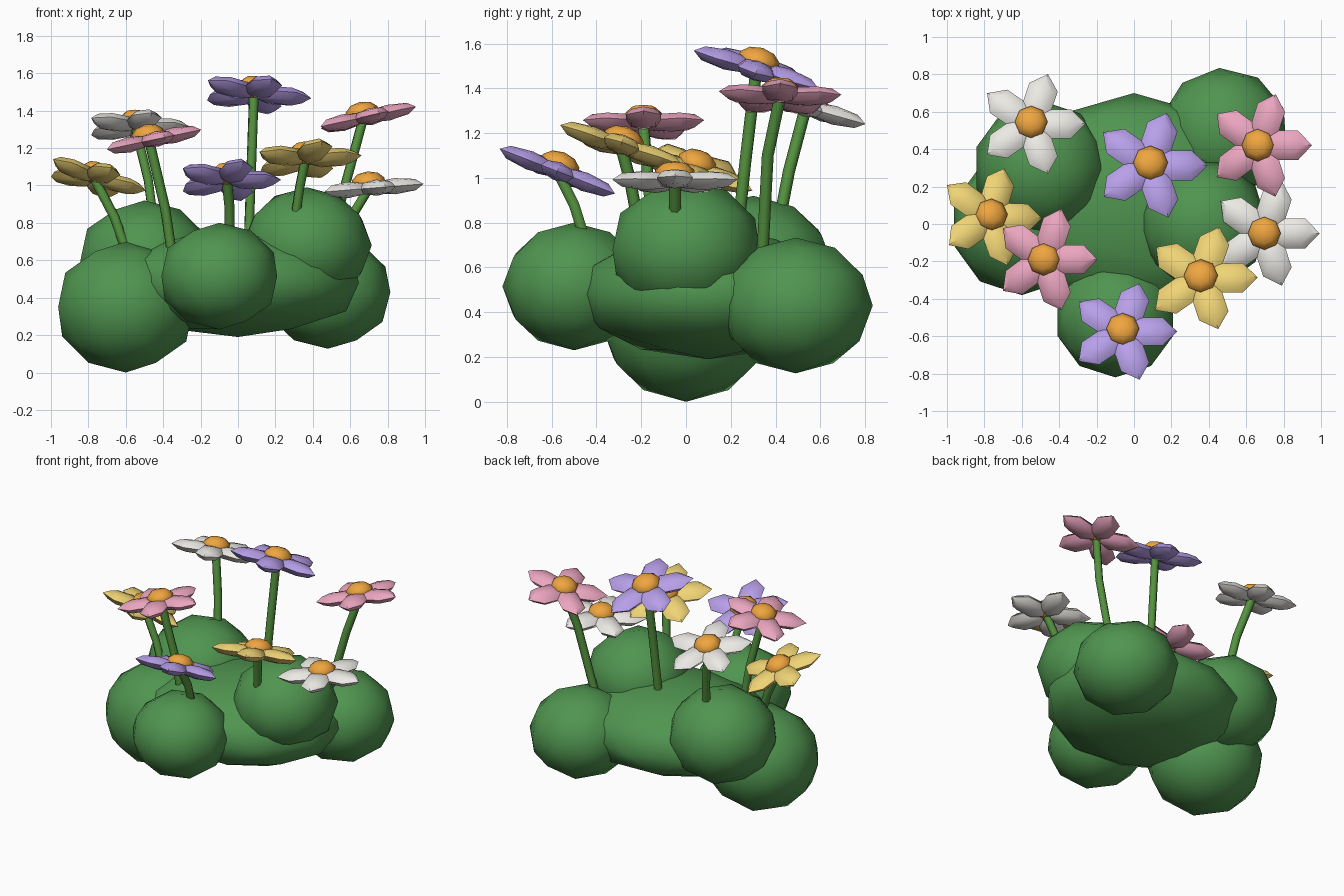
import bpy
from math import cos, sin, pi, radians
from mathutils import Matrix, Vector

if "Cube" in bpy.data.objects:
    bpy.data.objects.remove(bpy.data.objects["Cube"])


def material(name, rgb):
    m = bpy.data.materials.new(name)
    m.diffuse_color = (*rgb, 1)
    m.use_nodes = True
    m.node_tree.nodes["Principled BSDF"].inputs["Base Color"].default_value = m.diffuse_color
    return m


LEAF = material("leaf_green", (0.08, 0.30, 0.08))
STEM = material("stem_green", (0.09, 0.29, 0.05))
DISC = material("disc_orange", (0.87, 0.38, 0.05))
PETALS = {
    "white": material("petal_white", (0.84, 0.82, 0.78)),
    "yellow": material("petal_yellow", (0.87, 0.66, 0.18)),
    "pink": material("petal_pink", (0.83, 0.38, 0.52)),
    "purple": material("petal_purple", (0.48, 0.35, 0.82)),
}


def finish(name, mat, matrix, angle):
    ob = bpy.context.object
    ob.name = name
    ob.data.transform(matrix)
    ob.data.materials.append(mat)
    bpy.ops.object.shade_smooth_by_angle(angle=radians(angle))
    return ob


def scaled(x, y, z):
    return Matrix.Diagonal((x, y, z, 1))


# Bush: low-poly rounded clumps (centre, radii, turn about z)
clumps = [
    ("bush_core", (0, 0.10, 0.48), (0.68, 0.60, 0.29), 0),
    ("bush_left", (-0.60, 0, 0.35), (0.38, 0.38, 0.35), 0),
    ("bush_front", (-0.10, -0.50, 0.515), (0.325, 0.32, 0.285), 0),
    ("bush_back_right", (0.48, 0.49, 0.43), (0.345, 0.345, 0.303), 4),
    ("bush_right", (0.37, 0, 0.68), (0.345, 0.345, 0.31), 90),
    ("bush_back_left", (-0.50, 0.30, 0.60), (0.36, 0.36, 0.32), 0),
]
for name, pos, rad, turn in clumps:
    bpy.ops.mesh.primitive_ico_sphere_add(subdivisions=2, radius=1)
    finish(name, LEAF, Matrix.Translation(pos)
           @ Matrix.Rotation(radians(turn), 4, 'Z') @ scaled(*rad), 60)


def flower(i, colour, head, normal, size, base, mid):
    head = Vector(head)
    n = Vector(normal).normalized()
    tilt = Vector((0, 0, 1)).rotation_difference(n).to_matrix().to_4x4()
    frame = Matrix.Translation(head) @ tilt @ Matrix.Scale(size, 4)

    # Bent stem
    cu = bpy.data.curves.new(f"stem_{i}", 'CURVE')
    cu.dimensions = '3D'
    cu.bevel_depth = 0.027
    cu.bevel_resolution = 1
    cu.use_fill_caps = True
    sp = cu.splines.new('POLY')
    sp.points.add(2)
    for p, co in zip(sp.points, (base, mid, head)):
        p.co = (*co, 1)
    cu.materials.append(STEM)
    bpy.context.collection.objects.link(bpy.data.objects.new(f"stem_{i}", cu))

    # Five flattened hexagonal petals
    for k in range(5):
        bpy.ops.mesh.primitive_uv_sphere_add(segments=6, ring_count=4, radius=1)
        place = (Matrix.Rotation(k * 2 * pi / 5, 4, 'Z')
                 @ Matrix.Translation((0.135, 0, 0)) @ scaled(0.15, 0.09, 0.042))
        # put a hexagon corner at the petal tip
        hexa = Matrix.Rotation(0, 4, 'Z')
        vs = bpy.context.object.data.vertices
        if not any(v.co.x > 0.99 for v in vs):
            hexa = Matrix.Rotation(pi / 6, 4, 'Z')
        finish(f"flower_{i}_petal_{k + 1}", PETALS[colour], frame @ place @ hexa, 40)

    # Domed flower centre
    bpy.ops.mesh.primitive_uv_sphere_add(segments=8, ring_count=5, radius=1)
    finish(f"flower_{i}_centre", DISC, frame
           @ Matrix.Translation((0, 0, 0.03)) @ scaled(0.09, 0.09, 0.058), 50)


# colour, head centre, facing, size, stem base, stem bend
flowers = [
    ("white", (-0.55, 0.535, 1.315), (0, 0.28, 1), 1.02,
     (-0.44, 0.40, 0.72), (-0.48, 0.46, 1.03)),
    ("yellow", (-0.77, 0.04, 1.04), (0.25, 0.30, 1), 1.0,
     (-0.58, 0, 0.60), (-0.66, 0.02, 0.83)),
    ("pink", (-0.475, -0.19, 1.24), (-0.21, 0, 1), 1.0,
     (-0.34, -0.14, 0.55), (-0.39, -0.16, 0.88)),
    ("purple", (0.085, 0.315, 1.49), (0.08, 0.31, 1), 1.08,
     (0.055, 0.22, 0.65), (0.07, 0.265, 1.07)),
    ("pink", (0.67, 0.42, 1.36), (-0.22, 0.03, 1), 1.01,
     (0.47, 0.34, 0.62), (0.60, 0.365, 1.10)),
    ("white", (0.70, -0.05, 0.985), (-0.08, 0, 1), 1.03,
     (0.56, -0.04, 0.76), (0.63, -0.05, 0.87)),
    ("yellow", (0.36, -0.29, 1.14), (-0.07, 0.33, 1), 1.06,
     (0.30, -0.21, 0.78), (0.33, -0.25, 0.99)),
    ("purple", (-0.06, -0.575, 1.03), (0, 0.39, 1), 1.02,
     (-0.045, -0.45, 0.72), (-0.045, -0.50, 0.88)),
]
for i, spec in enumerate(flowers, 1):
    flower(i, *spec)
